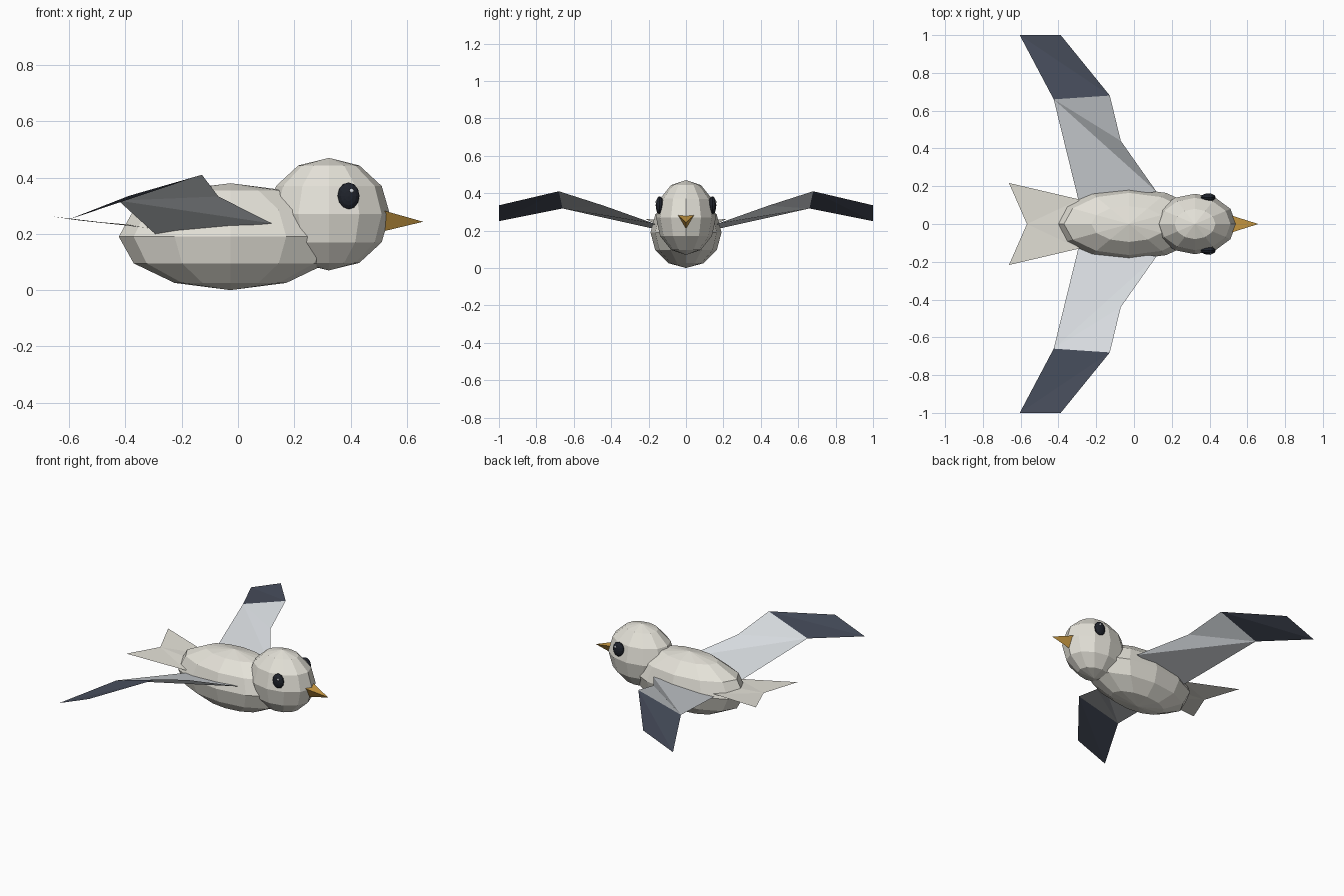
import bpy
import bmesh
from math import radians
from mathutils import Matrix, Vector

if "Cube" in bpy.data.objects:
    bpy.data.objects.remove(bpy.data.objects["Cube"])


def material(name, rgb):
    m = bpy.data.materials.new(name)
    m.diffuse_color = (*rgb, 1)
    m.use_nodes = True
    m.node_tree.nodes["Principled BSDF"].inputs["Base Color"].default_value = m.diffuse_color
    return m


CREAM = material("cream", (0.78, 0.76, 0.69))
PALE = material("pale_wing", (0.68, 0.71, 0.74))
SLATE = material("slate", (0.065, 0.077, 0.11))
AMBER = material("amber", (0.64, 0.35, 0.06))
DARK = material("dark_eye", (0.014, 0.017, 0.025))
WHITE = material("white_glint", (0.8, 0.83, 0.87))


def add(name, bm, mat):
    mesh = bpy.data.meshes.new(name)
    bm.to_mesh(mesh)
    bm.free()
    mesh.materials.append(mat)
    ob = bpy.data.objects.new(name, mesh)
    bpy.context.collection.objects.link(ob)
    return ob


def ball(name, centre, radii, mat, segs=12, rings=6, tilt=0):
    """Faceted ellipsoid; tilt turns the poles about x before scaling."""
    bm = bmesh.new()
    bmesh.ops.create_uvsphere(bm, u_segments=segs, v_segments=rings, radius=1)
    place = (Matrix.Translation(centre) @ Matrix.Diagonal((*radii, 1))
             @ Matrix.Rotation(radians(tilt), 4, 'X'))
    bmesh.ops.transform(bm, matrix=place, verts=bm.verts)
    return add(name, bm, mat)


def sheet(name, points, faces, mat, side=1):
    """Flat-faced panel; side -1 mirrors it across y and keeps normals up."""
    bm = bmesh.new()
    vs = [bm.verts.new((x, y * side, z)) for x, y, z in points]
    for f in faces:
        bm.faces.new([vs[i] for i in f])
    bm.normal_update()
    for f in bm.faces:
        if f.normal.z < 0:
            f.normal_flip()
    return add(name, bm, mat)


# Body and head
ball("body", (-0.027, 0, 0.19), (0.397, 0.19, 0.19), CREAM)
ball("head", (0.323, 0, 0.27), (0.217, 0.16, 0.2), CREAM)

# Three-sided beak with a flat top
bm = bmesh.new()
base = [bm.verts.new(p) for p in
        ((0.5, 0.05, 0.288), (0.5, -0.05, 0.288), (0.5, 0, 0.205))]
tip = bm.verts.new((0.658, 0, 0.243))
bm.faces.new(base)
for i in range(3):
    bm.faces.new((base[i], base[(i + 1) % 3], tip))
bmesh.ops.recalc_face_normals(bm, faces=bm.faces)
add("beak", bm, AMBER)

# Wing outline points on the +y side
root_front = (0.12, 0.17, 0.237)
root_rear = (-0.295, 0.13, 0.2)
mid_front = (-0.07, 0.44, 0.333)
wrist_front = (-0.128, 0.68, 0.41)
wrist_rear = (-0.425, 0.66, 0.318)
tip_front = (-0.388, 1.0, 0.335)
tip_rear = (-0.605, 1.0, 0.25)

for side, label in ((1, "left"), (-1, "right")):
    # Inner wing fans out from the rear of the wrist
    sheet(f"{label}_inner_wing",
          (wrist_rear, root_rear, root_front, mid_front, wrist_front),
          ((0, 1, 2), (0, 2, 3), (0, 3, 4)), PALE, side)
    # Dark outer wing
    sheet(f"{label}_wing_tip",
          (wrist_rear, wrist_front, tip_front, tip_rear),
          ((0, 1, 3), (1, 2, 3)), SLATE, side)
    # Half of the forked tail
    sheet(f"{label}_tail_half",
          ((-0.29, 0, 0.225), (-0.29, 0.13, 0.218),
           (-0.662, 0.217, 0.262), (-0.567, 0, 0.248)),
          ((0, 1, 3), (1, 2, 3)), CREAM, side)
    # Eye and its glint
    ball(f"{label}_eye", (0.393, side * 0.141, 0.335), (0.039, 0.021, 0.048),
         DARK, 12, 8, 90)
    ball(f"{label}_eye_glint", (0.404, side * 0.158, 0.353),
         (0.008, 0.006, 0.008), WHITE, 8, 6, 90)
